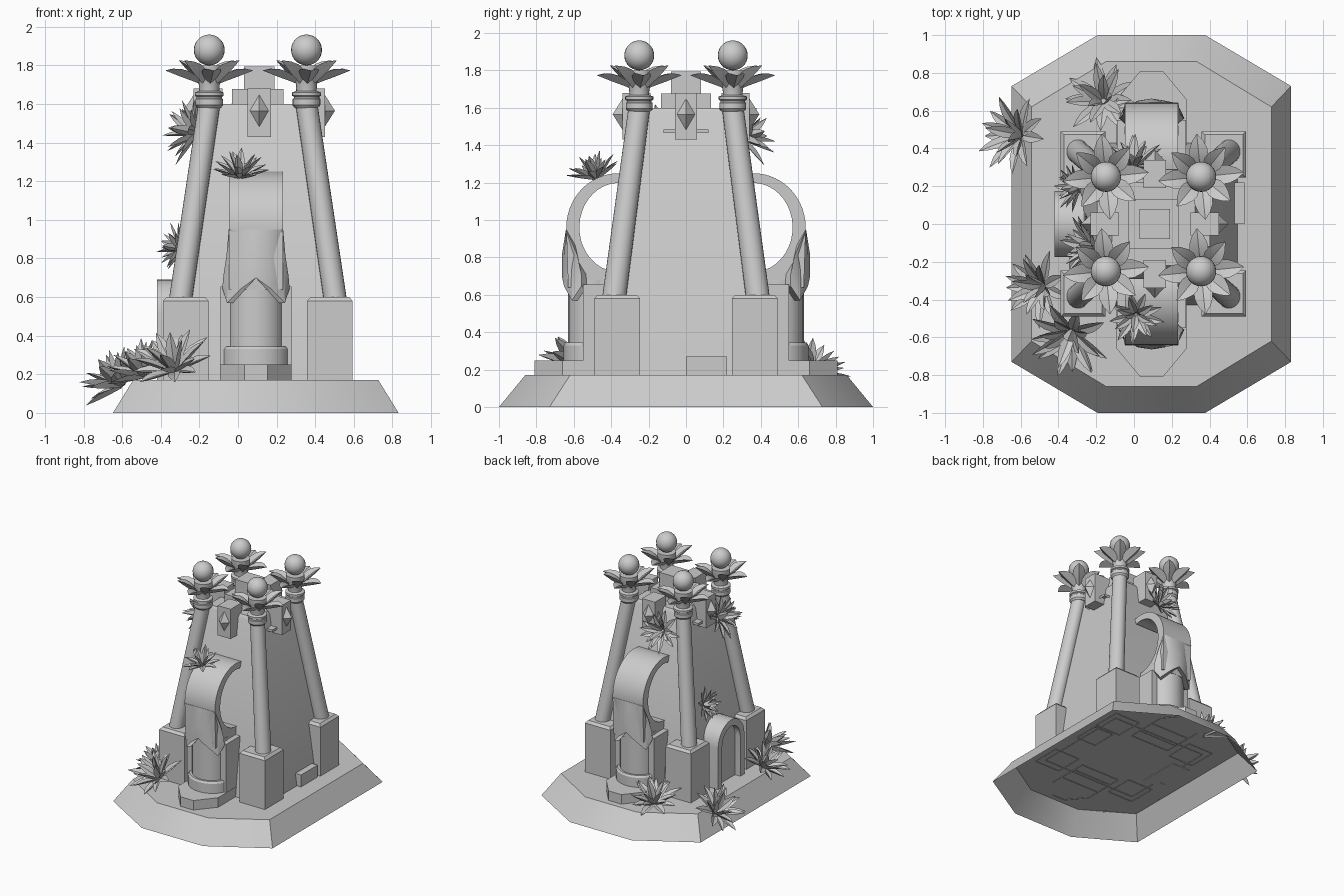
import bpy, bmesh, math, random
from mathutils import Vector, Matrix

if "Cube" in bpy.data.objects:
    bpy.data.objects.remove(bpy.data.objects["Cube"])

XC = 0.103        # tower axis in x
random.seed(4)


def loft(name, rings, closed=False, bottom=True):
    """Skin matching rings of points; cap the ends unless the loop closes."""
    bm = bmesh.new()
    rows = [[bm.verts.new(p) for p in r] for r in rings]
    n = len(rings[0])
    pairs = list(zip(rows, rows[1:])) + ([(rows[-1], rows[0])] if closed else [])
    for a, b in pairs:
        for i in range(n):
            j = (i + 1) % n
            bm.faces.new((a[i], a[j], b[j], b[i]))
    if not closed:
        bm.faces.new(rows[0])
        bm.faces.new(rows[-1])
    bmesh.ops.recalc_face_normals(bm, faces=bm.faces)
    if not bottom:                                       # leave the hidden underside open
        bm.faces.remove(next(f for f in bm.faces if set(f.verts) == set(rows[0])))
    me = bpy.data.meshes.new(name)
    bm.to_mesh(me)
    bm.free()
    ob = bpy.data.objects.new(name, me)
    bpy.context.collection.objects.link(ob)
    return ob


def rect(cx, cy, hx, hy, z):
    return [(cx - hx, cy - hy, z), (cx + hx, cy - hy, z), (cx + hx, cy + hy, z), (cx - hx, cy + hy, z)]


def box(name, x0, x1, y0, y1, z0, z1):
    c = ((x0 + x1) / 2, (y0 + y1) / 2, (x1 - x0) / 2, abs(y1 - y0) / 2)
    return loft(name, [rect(*c, z0), rect(*c, z1)], bottom=False)


def ellipse(cx, cy, z, rx, ry, n=24):
    return [(cx + rx * math.cos(2 * math.pi * i / n), cy + ry * math.sin(2 * math.pi * i / n), z) for i in range(n)]


def octagon(hx, hy, cx, cy, z):
    pts = [(cx, hy), (-cx, hy), (-hx, cy), (-hx, -cy), (-cx, -hy), (cx, -hy), (hx, -cy), (hx, cy)]
    return [(0.092 + x, y, z) for x, y in pts]


def leaves(name, loc, normal, specs):
    """Join pointed, keeled leaves: each spec = azimuth, start elevation, bend, length, width, start."""
    rot = Vector((0, 0, 1)).rotation_difference(Vector(normal).normalized()).to_matrix().to_4x4()
    bm = bmesh.new()
    for az, el, bend, length, width, r0 in specs:
        m = Matrix.Translation(loc) @ rot @ Matrix.Rotation(az, 4, 'Z')
        x, z, prev, steps = r0, 0.0, None, 5
        for k, w in enumerate((0.45, 0.8, 1.0, 0.95, 0.62, 0.04)):
            e = el - bend * k / steps
            up = Vector((-math.sin(e), 0, math.cos(e)))
            c, h = Vector((x, 0, z)), width * w / 2
            pts = [c + Vector((0, h, 0)) + up * h * 0.35, c, c + Vector((0, -h, 0)) + up * h * 0.35, c - up * h * 0.45]
            ring = [bm.verts.new(m @ p) for p in pts]
            if prev:
                for i in range(4):
                    bm.faces.new((prev[i], prev[(i + 1) % 4], ring[(i + 1) % 4], ring[i]))
            else:
                bm.faces.new(ring)
            prev = ring
            x += length / steps * math.cos(e)
            z += length / steps * math.sin(e)
        bm.faces.new(prev)
    bmesh.ops.recalc_face_normals(bm, faces=bm.faces)
    me = bpy.data.meshes.new(name)
    bm.to_mesh(me)
    bm.free()
    bpy.context.collection.objects.link(bpy.data.objects.new(name, me))


def plant(name, loc, normal, size):
    specs = []
    for count, el, ln in ((9, 0.45, 1.0), (7, 0.85, 1.0), (4, 1.25, 0.95)):
        for i in range(count):
            az = 2 * math.pi * (i + random.uniform(-0.2, 0.2)) / count + el
            specs.append((az, el + random.uniform(-0.1, 0.1), 0.25, size * ln * random.uniform(0.9, 1.08),
                          size * 0.28, size * 0.06))
    leaves(name, loc, normal, specs)


# Ground plinth, open underneath
loft("plinth", [octagon(0.74, 1.0, 0.285, 0.73, 0), octagon(0.635, 0.86, 0.24, 0.62, 0.17)], bottom=False)

# Tapered tower and stepped crown
loft("tower", [rect(XC, 0, 0.445, 0.43, 0.165), rect(XC, 0, 0.235, 0.24, 1.575), rect(XC, 0, 0.22, 0.22, 1.6)],
     bottom=False)
box("crown_step", XC - 0.133, XC + 0.133, -0.133, 0.133, 1.58, 1.677)
box("crown_top", XC + 0.007 - 0.08, XC + 0.007 + 0.08, -0.08, 0.08, 1.66, 1.795)
box("side_step", 0.4, 0.585, 0, 0.22, 0.165, 0.27)

# Corner pedestals, leaning columns, capitals and globes
for sx in (-1, 1):
    for sy in (-1, 1):
        bx, by = XC + sx * 0.373, sy * 0.368
        loft("pedestal", [rect(bx, by, 0.118, 0.123, 0.165), rect(bx, by, 0.118, 0.123, 0.58),
                          rect(bx, by, 0.1, 0.105, 0.6)], bottom=False)
        tx, ty = XC + sx * 0.252, sy * 0.25
        loft("column", [ellipse(XC + sx * 0.402, sy * 0.385, 0.58, 0.06, 0.064),
                        ellipse(tx, ty, 1.6, 0.057, 0.058)], bottom=False)
        loft("capital", [ellipse(tx, ty, z, r, r) for r, z in (
            (0.06, 1.58), (0.072, 1.595), (0.072, 1.625), (0.066, 1.63), (0.066, 1.638), (0.075, 1.643),
            (0.075, 1.66), (0.052, 1.668), (0.055, 1.71), (0.07, 1.76), (0.07, 1.8))])
        leaves("capital_leaves", (tx, ty, 1.715), (0, 0, 1),
               [(i * math.pi / 4 + 0.1, 0.85 if i % 2 else 0.6, 0.55 if i % 2 else 0.7, 0.19, 0.1, 0.05)
                for i in range(8)])
        bpy.ops.mesh.primitive_uv_sphere_add(segments=24, ring_count=14, radius=0.08, location=(tx, ty, 1.88))
        bpy.context.object.name = "globe"

# Gem plaques at the top of each wall
for k in range(4):
    rot = Matrix.Translation((XC + 0.007, 0, 0)) @ Matrix.Rotation(k * math.pi / 2, 4, 'Z')
    plaque = loft("plaque", [rect(0, -0.275, 0.06, 0.065, 1.43), rect(0, -0.265, 0.06, 0.075, 1.68)])
    mid = [(0.05, -0.338, 1.565), (0, -0.29, 1.565), (-0.05, -0.338, 1.565), (0, -0.392, 1.565)]
    gem = loft("gem", [[(x * 0.01, -0.338 + (y + 0.338) * 0.01, 1.48) for x, y, z in mid], mid,
                       [(x * 0.01, -0.338 + (y + 0.338) * 0.01, 1.65) for x, y, z in mid]])
    for ob in (plaque, gem):
        ob.data.transform(rot)
for s in (-1, 1):
    box("plaque_bar", XC + s * 0.27 - 0.03, XC + s * 0.27 + 0.03, -0.12, 0.12, 1.465, 1.485)

# Curled buttresses, front and back
BX = 0.093
for s in (-1, 1):
    step = [(-0.185, 0.4), (-0.185, 0.66), (-0.06, 0.81), (0.06, 0.81), (0.185, 0.66), (0.185, 0.4)]
    loft("buttress_step", [[(BX + x, s * y, z) for x, y in step] for z in (0.165, 0.25)], bottom=False)
    box("pilaster", BX - 0.183, BX + 0.183, min(s * 0.3, s * 0.55), max(s * 0.3, s * 0.55), 0.165, 0.655)
    loft("buttress_foot", [ellipse(BX, s * 0.5, z, r, r - 0.02)
                           for r, z in ((0.175, 0.24), (0.175, 0.33), (0.165, 0.345), (0.14, 0.345))], bottom=False)
    loft("buttress_shaft", [ellipse(BX, s * 0.495, z, 0.145, 0.135) for z in (0.32, 0.68)], bottom=False)
    prof = []
    for i in range(17):                                  # outer curl
        a = math.radians(105 - 105 * i / 16)
        prof.append((0.36 + 0.28 * math.cos(a), 0.96 + 0.29 * math.sin(a)))
    prof += [(0.63, 0.64), (0.3, 0.64), (0.3, 0.74)]
    for i in range(23):                                  # inner hollow
        a = math.radians(-100 + 205 * i / 22)
        prof.append((0.36 + 0.21 * math.cos(a), 0.96 + 0.238 * math.sin(a)))
    loft("buttress_curl", [[(BX + dx, s * y, z) for y, z in prof] for dx in (-0.14, 0.14)])
    # Chevron-edged hood flaring out of the curl over the shaft
    lip = [(-0.174, 0.56, 0.645), (-0.15, 0.61, 0.57), (-0.075, 0.652, 0.645), (0, 0.664, 0.7),
           (0.075, 0.652, 0.645), (0.15, 0.61, 0.57), (0.174, 0.56, 0.645)]
    low = lip + [(x * 0.8, y - 0.03, z) for x, y, z in reversed(lip)]
    mids = [(x * 0.97, y, 0.71) for x, y, z in low]
    upper = [(x * 0.88, max(y, 0.58), 0.81) for x, y, z in low]
    top = [(max(-0.141, min(0.141, x * 0.85)), 0.642 if i < 7 else 0.61, 0.95) for i, (x, y, z) in enumerate(low)]
    loft("hood", [[(BX + x, s * y, z) for x, y, z in r] for r in (low, mids, upper, top)])


# Arched doorway on the left wall
def arch_pts(x, r, rise):
    pts = [(x, -r, 0.165)]
    pts += [(x, -r * math.cos(math.pi * i / 14), 0.51 + rise * math.sin(math.pi * i / 14)) for i in range(15)]
    return pts + [(x, r, 0.165)]


outer_f, outer_b = arch_pts(-0.42, 0.175, 0.18), arch_pts(-0.25, 0.175, 0.18)
inner_f, inner_b = arch_pts(-0.42, 0.12, 0.125), arch_pts(-0.25, 0.12, 0.125)
loft("door_frame", [list(q) for q in zip(outer_f, outer_b, inner_b, inner_f)])
loft("door", [arch_pts(-0.37, 0.122, 0.127), arch_pts(-0.25, 0.122, 0.127)])

# Spiky plants on the plinth and the walls
for loc, nrm, size in (
        ((-0.60, 0.47, 0.14), (-0.7, 0.08, 0.75), 0.215),
        ((-0.16, 0.65, 0.17), (-0.15, 0.3, 1), 0.215),
        ((-0.48, -0.33, 0.19), (-0.55, -0.1, 0.8), 0.205),
        ((-0.33, -0.57, 0.22), (-0.25, -0.6, 0.8), 0.225)):
    plant("ground_plant", loc, nrm, size)
for loc, nrm, size in (
        ((0.01, -0.48, 1.22), (0, -0.3, 1), 0.15),
        ((0.0, 0.3, 1.44), (-0.1, 1, 0.35), 0.17),
        ((-0.21, -0.12, 1.45), (-1, 0, 0.35), 0.18),
        ((-0.29, 0.19, 0.85), (-1, 0, 0.3), 0.135)):
    plant("wall_plant", loc, nrm, size)

# Smooth the round parts, keep hard edges
bpy.ops.object.select_all(action='SELECT')
bpy.context.view_layer.objects.active = bpy.data.objects["tower"]
bpy.ops.object.shade_smooth_by_angle(angle=math.radians(32))
